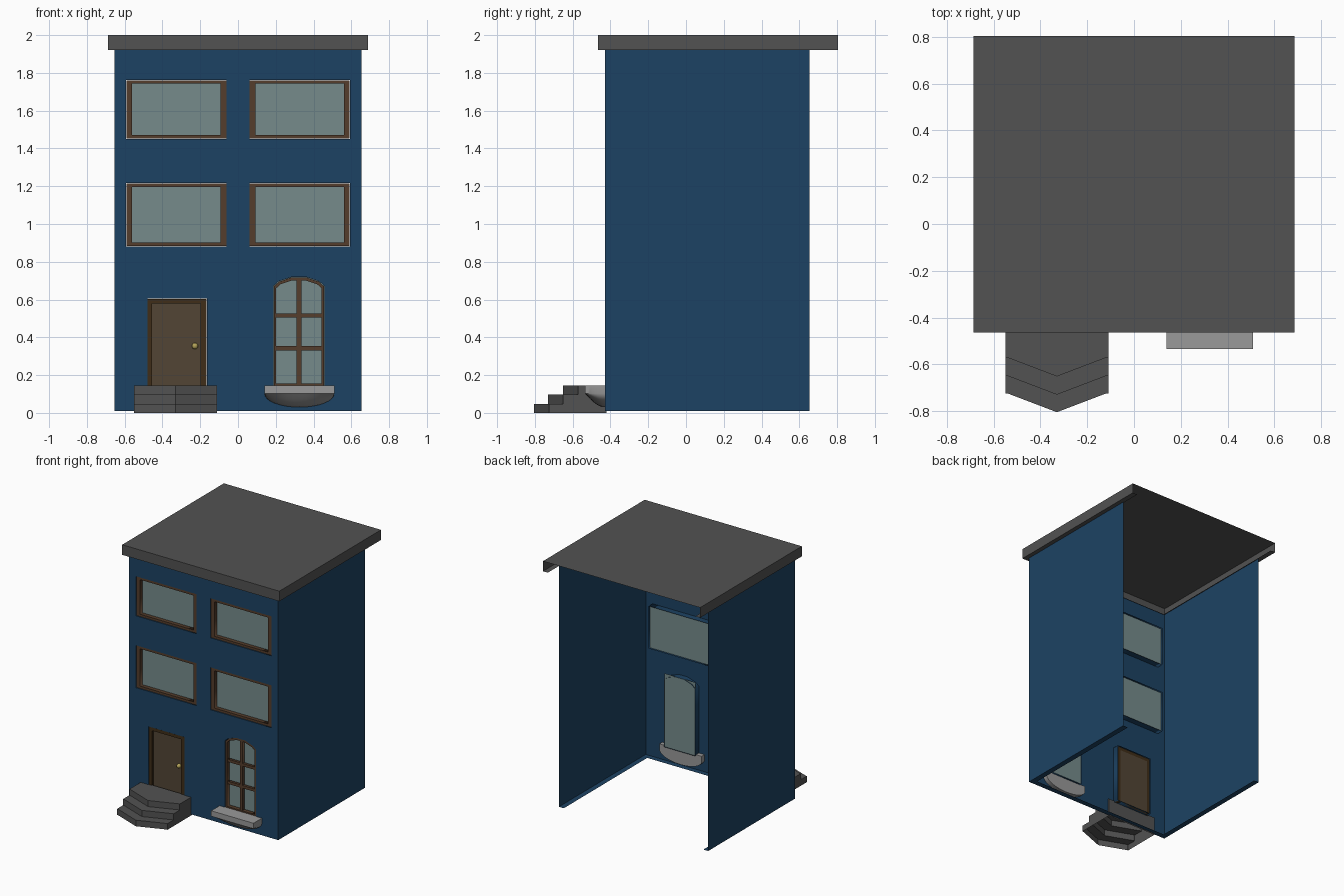
import bpy, bmesh, math

if "Cube" in bpy.data.objects:
    bpy.data.objects.remove(bpy.data.objects["Cube"])

FRONT = -0.43


def material(name, rgb):
    m = bpy.data.materials.new(name)
    m.diffuse_color = (*rgb, 1)
    m.use_nodes = True
    m.node_tree.nodes["Principled BSDF"].inputs["Base Color"].default_value = m.diffuse_color
    return m


BLUE = material("blue_wall", (0.012, 0.055, 0.125))
DARK = material("dark_grey", (0.085, 0.085, 0.085))
STONE = material("light_stone", (0.32, 0.32, 0.32))
BROWN = material("brown_frame", (0.09, 0.047, 0.025))
UMBER = material("door_frame_brown", (0.05, 0.027, 0.009))
DOOR = material("door_brown", (0.085, 0.06, 0.035))
GLASS = material("pale_glass", (0.18, 0.26, 0.26))
GOLD = material("brass", (0.45, 0.36, 0.1))


def add_mesh(name, bm, mat):
    mesh = bpy.data.meshes.new(name)
    bm.to_mesh(mesh)
    bm.free()
    mesh.materials.append(mat)
    ob = bpy.data.objects.new(name, mesh)
    bpy.context.collection.objects.link(ob)
    return ob


def plate(name, loops, y0, y1, mat, fill='BOTH'):
    """Flat x-z outline with holes, extruded from y0 to y1."""
    cu = bpy.data.curves.new(name, 'CURVE')
    cu.dimensions = '2D'
    cu.fill_mode = fill
    cu.extrude = abs(y1 - y0) / 2
    cu.materials.append(mat)
    for pts in loops:
        s = cu.splines.new('POLY')
        s.points.add(len(pts) - 1)
        for p, (x, z) in zip(s.points, pts):
            p.co = (x, z, 0, 1)
        s.use_cyclic_u = True
    tmp = bpy.data.objects.new(name + "_curve", cu)
    bpy.context.collection.objects.link(tmp)
    bpy.context.view_layer.update()
    dg = bpy.context.evaluated_depsgraph_get()
    mesh = bpy.data.meshes.new_from_object(tmp.evaluated_get(dg))
    bpy.data.objects.remove(tmp)
    ob = bpy.data.objects.new(name, mesh)
    ob.rotation_euler.x = math.pi / 2
    ob.location.y = (y0 + y1) / 2
    bpy.context.collection.objects.link(ob)
    return ob


def strip(name, rows, mat, closed=False, caps=False):
    """Skin a list of point rows."""
    bm = bmesh.new()
    vs = [[bm.verts.new(p) for p in r] for r in rows]
    n = len(rows[0])
    for a, b in zip(vs, vs[1:]):
        for i in range(n if closed else n - 1):
            j = (i + 1) % n
            bm.faces.new((a[i], a[j], b[j], b[i]))
    if caps:
        bm.faces.new(vs[0])
        bm.faces.new(vs[-1])
    bmesh.ops.recalc_face_normals(bm, faces=bm.faces)
    return add_mesh(name, bm, mat)


def rect(x0, x1, z0, z1):
    return [(x0, z0), (x1, z0), (x1, z1), (x0, z1)]


def arch(x0, x1, z0, spring, top):
    c, r = (x0 + x1) / 2, (x1 - x0) / 2
    f = [(1, 0), (0.8, 0.5), (0.28, 1), (-0.28, 1), (-0.8, 0.5), (-1, 0)]
    return [(x0, z0), (x1, z0)] + [(c + r * u, spring + (top - spring) * v) for u, v in f]


def u_path(x, front, back, z):
    return [(-x, back, z), (-x, front, z), (x, front, z), (x, back, z)]


# Side walls and the inward lip along the bottom (back is open)
for side, x in (("left", -0.653), ("right", 0.653)):
    strip(side + "_wall", [[(x, FRONT, 0.01), (x, FRONT, 1.92)],
                           [(x, 0.655, 0.01), (x, 0.655, 1.92)]], BLUE)
strip("wall_bottom_lip", [u_path(0.653, FRONT, 0.655, 0.01),
                          u_path(0.61, FRONT + 0.043, 0.655, 0.01)], BLUE)

# Front wall with openings, each with a reveal running inwards
wins = {f"{r}_{s}_window": (x0, x1, z0, z1)
        for r, z0, z1 in (("upper", 1.45, 1.763), ("lower", 0.882, 1.217))
        for s, x0, x1 in (("left", -0.592, -0.06), ("right", 0.06, 0.592))}
holes = {k: rect(*v) for k, v in wins.items()}
holes["door"] = rect(-0.48, -0.165, 0.135, 0.605)
holes["arched_window"] = arch(0.188, 0.457, 0.14, 0.672, 0.72)
plate("front_wall", [rect(-0.653, 0.653, 0.01, 1.92)] + list(holes.values()), FRONT, FRONT, BLUE)
for k, h in holes.items():
    plate(k + "_reveal", [h], FRONT, FRONT + 0.05, BLUE, 'NONE')

# Four plain windows
for k, (x0, x1, z0, z1) in wins.items():
    e = 0.002
    plate(k + "_frame", [rect(x0 + e, x1 - e, z0 + e, z1 - e),
                         rect(x0 + 0.032, x1 - 0.032, z0 + 0.02, z1 - 0.02)],
          FRONT + 0.004, FRONT + 0.035, BROWN)
    plate(k + "_glass", [rect(x0 + e, x1 - e, z0 + e, z1 - e)],
          FRONT + 0.036, FRONT + 0.036, GLASS)

# Door
plate("door_frame", [[(-0.478, 0.135), (-0.478, 0.603), (-0.167, 0.603), (-0.167, 0.135),
                      (-0.198, 0.135), (-0.198, 0.578), (-0.455, 0.578), (-0.455, 0.135)]],
      FRONT + 0.003, FRONT + 0.04, UMBER)
plate("door_panel", [rect(-0.457, -0.196, 0.135, 0.58)], FRONT + 0.025, FRONT + 0.04, DOOR)
bpy.ops.mesh.primitive_uv_sphere_add(segments=16, ring_count=8, radius=0.017,
                                     location=(-0.228, FRONT + 0.018, 0.354))
knob = bpy.context.object
knob.name = "door_knob"
knob.data.materials.append(GOLD)
bpy.ops.object.shade_smooth()

# Arched window: rim with six panes cut by glazing bars
plate("arched_window_frame", [arch(0.19, 0.455, 0.14, 0.67, 0.718),
                              arch(0.202, 0.443, 0.155, 0.66, 0.702)],
      FRONT + 0.004, FRONT + 0.035, BROWN)
plate("arched_window_post", [rect(0.311, 0.335, 0.15, 0.708)], FRONT + 0.008, FRONT + 0.033, BROWN)
for i, z in enumerate((0.342, 0.516)):
    plate(f"arched_window_bar_{i + 1}", [rect(0.195, 0.45, z - 0.011, z + 0.011)],
          FRONT + 0.01, FRONT + 0.031, BROWN)
plate("arched_window_glass", [rect(0.188, 0.457, 0.14, 0.72)], FRONT + 0.045, FRONT + 0.045, GLASS)

# Bowed stone sill: flat top, belly swelling towards the wall
rows = []
for i in range(9):
    s = i / 8
    y = -0.535 + 0.105 * s
    drop = 0.072 * math.sin(s * math.pi / 2)
    arc = [math.pi * k / 16 for k in range(17)]
    rows.append([(0.325 - 0.185 * math.cos(a), y, 0.102 - drop * math.sin(a)) for a in arc]
                + [(0.51, y, 0.145), (0.14, y, 0.145)])
rows.append([(x, FRONT + 0.035, z) for x, y, z in rows[-1]])
sill = strip("window_sill", rows, STONE, closed=True, caps=True)
bpy.context.view_layer.objects.active = sill
bpy.ops.object.select_all(action='DESELECT')
sill.select_set(True)
bpy.ops.object.shade_smooth_by_angle(angle=math.radians(35))

# Three chevron-fronted steps, hollow underneath
profile = [(-0.725, 0), (-0.725, 0.048), (-0.65, 0.048), (-0.65, 0.097),
           (-0.572, 0.097), (-0.572, 0.145), (-0.42, 0.145)]
rows = [[(x, y - (d if y < -0.5 else 0), z) for y, z in profile] + [(x, -0.42, 0)]
        for x, d in ((-0.55, 0), (-0.54, 0), (-0.33, 0.08), (-0.12, 0), (-0.11, 0))]
strip("front_steps", rows, DARK, caps=True)

# Roof shell: top, fascia on three sides and a lip back to the walls
strip("roof_fascia", [u_path(0.687, -0.465, 0.805, 2.0), u_path(0.687, -0.465, 0.805, 1.92),
                      u_path(0.645, -0.425, 0.805, 1.92)], DARK)
strip("roof_top", [[(-0.687, -0.465, 2.0), (0.687, -0.465, 2.0)],
                   [(-0.687, 0.805, 2.0), (0.687, 0.805, 2.0)]], DARK)
